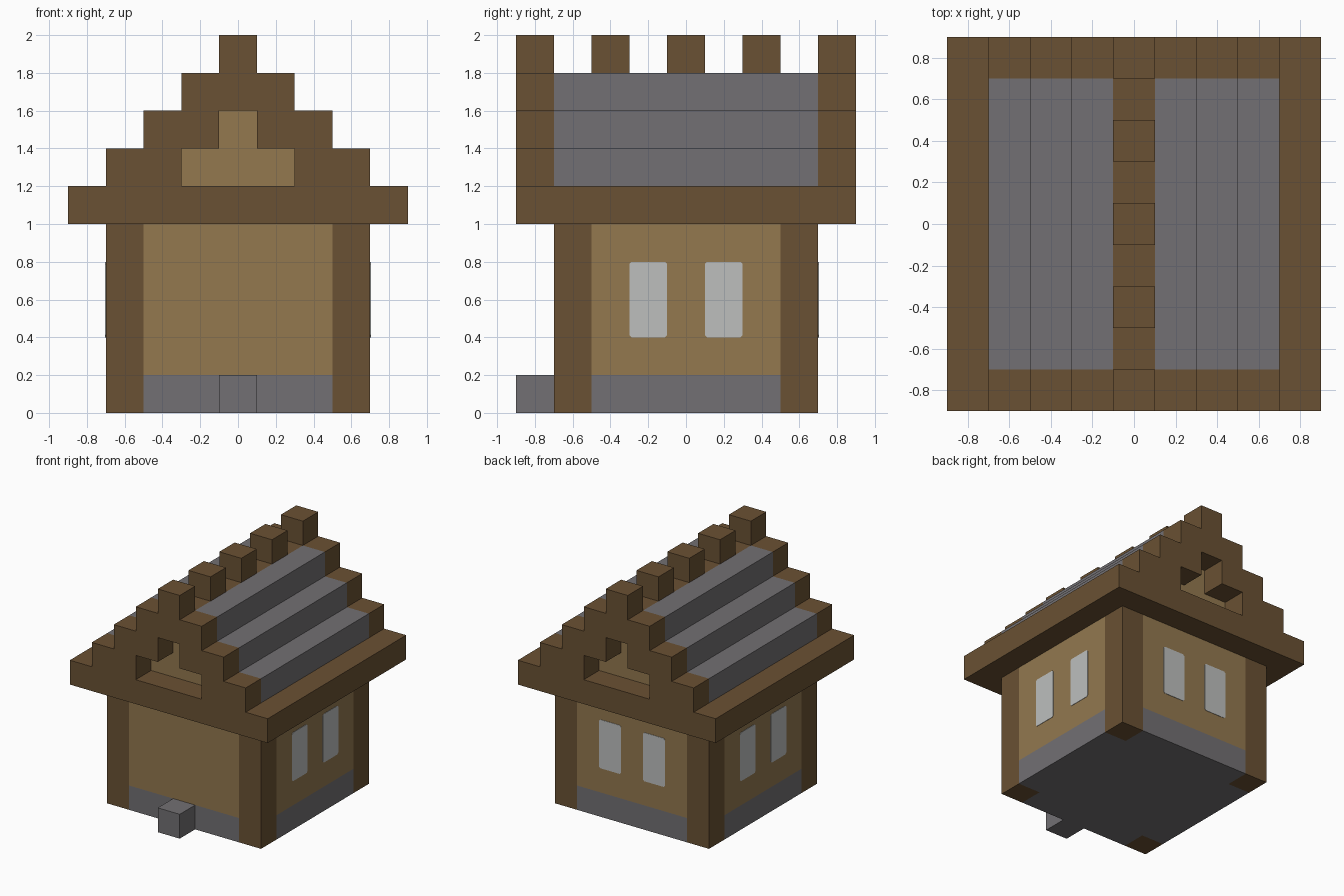
import bpy
import bmesh
from math import radians
from mathutils import Matrix, Vector

old = bpy.data.objects.get("Cube")
if old:
    bpy.data.objects.remove(old, do_unlink=True)

U = 0.2  # one building block


def make_material(name, rgb):
    linear = [((c / 255 + 0.055) / 1.055) ** 2.4 for c in rgb]
    mat = bpy.data.materials.new(name)
    mat.use_nodes = True
    mat.diffuse_color = (*linear, 1)
    mat.node_tree.nodes["Principled BSDF"].inputs["Base Color"].default_value = (*linear, 1)
    return mat


TIMBER = make_material("dark timber", (106, 81, 51))
PLASTER = make_material("tan wall", (147, 120, 79))
STONE = make_material("grey stone", (114, 112, 115))
GLASS = make_material("pale glass", (189, 191, 190))


def prism(name, points, depth, matrix, *mats):
    """Extrude a flat outline along its local z, then place it with matrix."""
    bm = bmesh.new()
    face = bm.faces.new([bm.verts.new((x, y, 0)) for x, y in points])
    out = bmesh.ops.extrude_face_region(bm, geom=[face])
    verts = [v for v in out["geom"] if isinstance(v, bmesh.types.BMVert)]
    bmesh.ops.translate(bm, verts=verts, vec=(0, 0, depth))
    bm.transform(matrix)
    bmesh.ops.recalc_face_normals(bm, faces=bm.faces)
    mesh = bpy.data.meshes.new(name)
    bm.to_mesh(mesh)
    bm.free()
    for mat in mats:
        mesh.materials.append(mat)
    obj = bpy.data.objects.new(name, mesh)
    bpy.context.collection.objects.link(obj)
    return obj


def box(name, x, y, z, mat):
    """Box from (min, max) ranges counted in blocks."""
    outline = [(x[0] * U, y[0] * U), (x[1] * U, y[0] * U),
               (x[1] * U, y[1] * U), (x[0] * U, y[1] * U)]
    return prism(name, outline, (z[1] - z[0]) * U, Matrix.Translation((0, 0, z[0] * U)), mat)


def mirrored(half):
    """Complete a right-hand outline, in blocks, with its mirror image."""
    return [(x * U, z * U) for x, z in half] + [(-x * U, z * U) for x, z in reversed(half)]


def upright(y):
    """Stand an outline up so that its extrusion runs toward -y."""
    return Matrix.Translation((0, y, 0)) @ Matrix.Rotation(radians(90), 4, "X")


# Foundation and walls fill the space between the corner posts
cross = mirrored([(2.5, -3.5), (2.5, -2.5), (3.5, -2.5), (3.5, 2.5), (2.5, 2.5), (2.5, 3.5)])
prism("foundation", cross, U, Matrix(), STONE)
prism("walls", cross, 4 * U, Matrix.Translation((0, 0, U)), PLASTER)

for sx, side in ((-1, "right"), (1, "left")):
    for sy, end in ((-1, "front"), (1, "back")):
        box(f"{end}_{side}_post", sorted((2.5 * sx, 3.5 * sx)),
            sorted((2.5 * sy, 3.5 * sy)), (0, 5), TIMBER)

box("doorstep", (-0.5, 0.5), (-4.5, -3.5), (0, 1), STONE)

# Windows: thin plates with clipped corners on both sides and the back
w, h, c = U / 2, U, 0.012
pane = [(w - c, -h), (w, -h + c), (w, h - c), (w - c, h),
        (c - w, h), (-w, h - c), (-w, c - h), (c - w, -h)]
for side, angle in (("left", 90), ("back", 180), ("right", 270)):
    turn = Matrix.Rotation(radians(angle), 4, "Z")
    for i, offset in enumerate((-U, U)):
        place = turn @ Matrix.Translation(Vector((offset, -3.5 * U, 3 * U)))
        prism(f"{side}_window_{i + 1}", pane, 0.003,
              place @ Matrix.Rotation(radians(90), 4, "X"), GLASS)

# Eaves slab
box("eaves", (-4.5, 4.5), (-4.5, 4.5), (5, 6), TIMBER)

# Stepped roof, with plaster on its two gable ends
steps = [(3.5, 6), (3.5, 7), (2.5, 7), (2.5, 8), (1.5, 8), (1.5, 9), (0.5, 9)]
roof = prism("stepped_roof", mirrored(steps + [(0.5, 8)]), 7 * U,
             upright(3.5 * U), STONE, PLASTER)
for poly in roof.data.polygons:
    poly.material_index = int(abs(poly.normal.y) > 0.9)

# Gable frames with a stepped opening
opening = [(0.5, 8), (0.5, 7), (1.5, 7), (1.5, 6)]
frame = mirrored(opening + steps + [(0.5, 10)])
prism("front_gable_frame", frame, U, upright(-3.5 * U), TIMBER)
prism("back_gable_frame", frame, U, upright(4.5 * U), TIMBER)

# Ridge beam and its blocks
box("ridge_beam", (-0.5, 0.5), (-3.5, 3.5), (8, 9), TIMBER)
for i, y in enumerate((-2, 0, 2)):
    box(f"ridge_block_{i + 1}", (-0.5, 0.5), (y - 0.5, y + 0.5), (9, 10), TIMBER)
